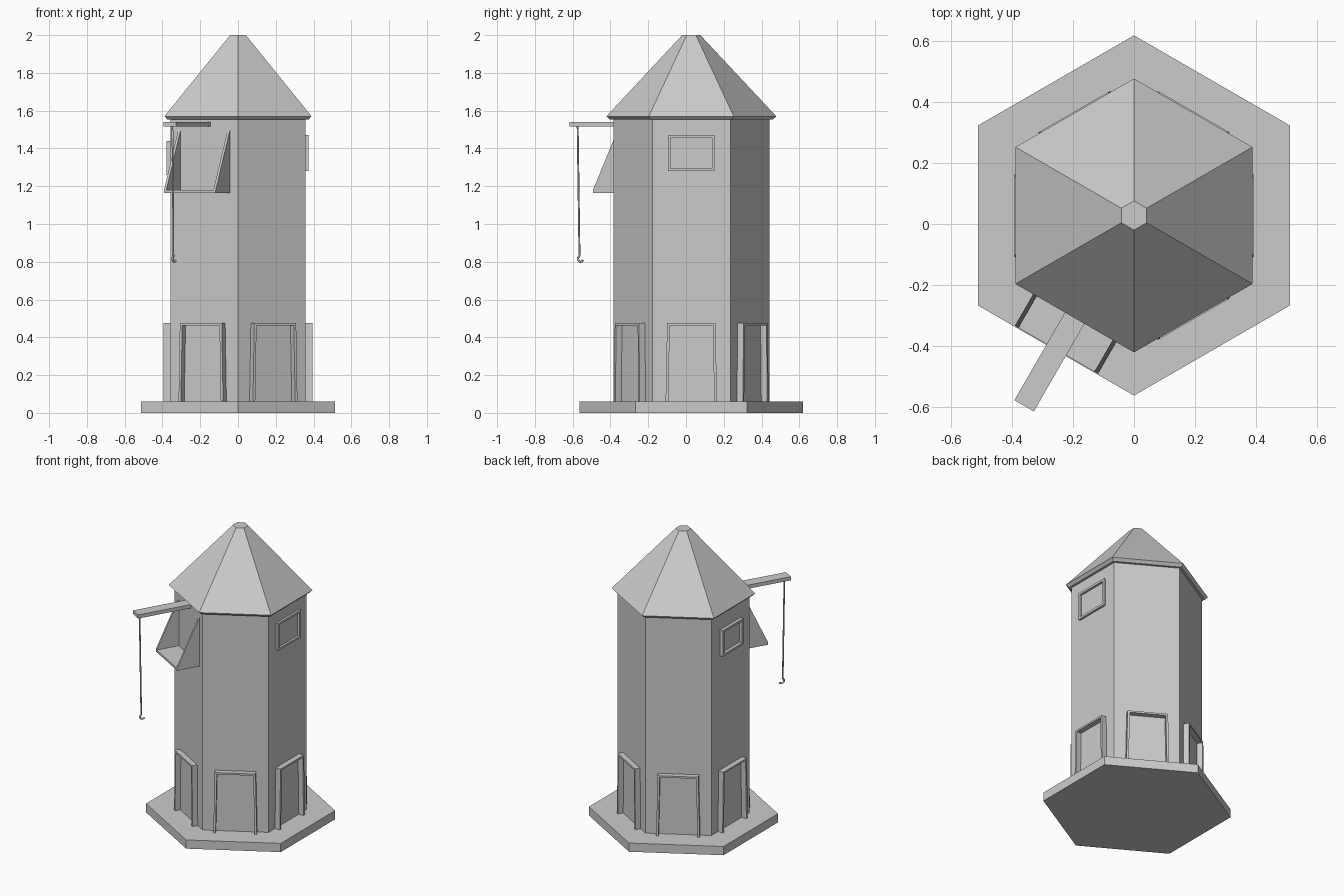
import bpy, bmesh
from math import sin, cos, pi, radians

if "Cube" in bpy.data.objects:
    bpy.data.objects.remove(bpy.data.objects["Cube"])

CY = 0.028          # tower axis offset in y
APO = 0.413 * cos(pi / 6)  # distance from the axis to a wall face


def on_wall(deg, u, n, z):
    """u = sideways along the wall, n = outward from the wall"""
    a = radians(deg)
    r = APO + n
    return (r * cos(a) - u * sin(a), CY + r * sin(a) + u * cos(a), z)


def hexagon(r, z):
    return [(r * cos(pi / 2 + k * pi / 3), CY + r * sin(pi / 2 + k * pi / 3), z) for k in range(6)]


def loft(name, loops, ring=False):
    """Skin between loops; capped, or joined end to start when ring is set"""
    bm = bmesh.new()
    vs = [[bm.verts.new(p) for p in lp] for lp in loops]
    n = len(vs[0])
    pairs = list(zip(vs, vs[1:])) + ([(vs[-1], vs[0])] if ring else [])
    for a, b in pairs:
        for i in range(n):
            j = (i + 1) % n
            bm.faces.new((a[i], a[j], b[j], b[i]))
    if not ring:
        bm.faces.new(vs[0])
        bm.faces.new(vs[-1])
    bmesh.ops.recalc_face_normals(bm, faces=bm.faces)
    me = bpy.data.meshes.new(name)
    bm.to_mesh(me)
    bm.free()
    ob = bpy.data.objects.new(name, me)
    bpy.context.collection.objects.link(ob)
    return ob


def wall_prism(name, deg, profile, n0, n1):
    return loft(name, [[on_wall(deg, u, n, z) for u, z in profile] for n in (n0, n1)])


def rect(hw, z0, z1):
    return [(-hw, z0), (hw, z0), (hw, z1), (-hw, z1)]


# Hexagonal base, tower and roof
loft("base_slab", [hexagon(0.592, 0), hexagon(0.592, 0.06)])
loft("tower", [hexagon(0.413, 0.06), hexagon(0.413, 1.56)])
loft("roof", [hexagon(0.43, 1.552), hexagon(0.45, 1.57), hexagon(0.048, 2.0)])

# Tapered door frame on every wall
frame = [(-0.136, 0.06), (-0.128, 0.475), (0.128, 0.475), (0.136, 0.06),
         (0.122, 0.06), (0.114, 0.463), (-0.114, 0.463), (-0.122, 0.06)]
for k in range(6):
    wall_prism(f"door_frame_{k + 1}", k * 60, frame, -0.005, 0.036)

# Window frames on the right and left walls
for name, deg, hw, z0, z1, d in (("right_window_frame", 0, 0.124, 1.28, 1.47, 0.015),
                                 ("left_window_frame", 180, 0.112, 1.26, 1.44, 0.022)):
    t = 0.015
    outer, inner = rect(hw, z0, z1), rect(hw - t, z0 + t, z1 - t)
    loft(name, [[on_wall(deg, u, n, z) for u, z in lp]
                for lp, n in ((outer, -0.004), (outer, d), (inner, d), (inner, -0.004))], ring=True)

# Loading hopper: triangular cheeks and a floor
H = 240
cheek = [(-0.002, 1.165), (0.152, 1.165), (0.152, 1.18), (-0.002, 1.505)]
for side, s in (("left", -1), ("right", 1)):
    loft(f"hopper_{side}_cheek", [[on_wall(H, s * u, n, z) for n, z in cheek] for u in (0.144, 0.158)])
wall_prism("hopper_floor", H, rect(0.144, 1.165, 1.18), -0.002, 0.152)

# Hoist beam
wall_prism("hoist_beam", H, rect(0.037, 1.515, 1.54), -0.05, 0.365)


def tube(name, pts, radius):
    cu = bpy.data.curves.new(name, 'CURVE')
    cu.dimensions = '3D'
    cu.bevel_depth = radius
    cu.bevel_resolution = 1
    cu.use_fill_caps = True
    sp = cu.splines.new('POLY')
    sp.points.add(len(pts) - 1)
    for p, (n, z) in zip(sp.points, pts):
        p.co = (*on_wall(H, 0, n, z), 1)
    bpy.context.collection.objects.link(bpy.data.objects.new(name, cu))


# Rope and hook
tube("hoist_rope", [(0.337, 1.52), (0.326, 0.835)], 0.005)
tube("hoist_hook", [(0.326, 0.84), (0.326, 0.828)] +
     [(0.318 + 0.017 * cos(a), 0.817 - 0.017 * sin(a)) for a in (radians(d) for d in range(-50, 181, 33))], 0.006)
